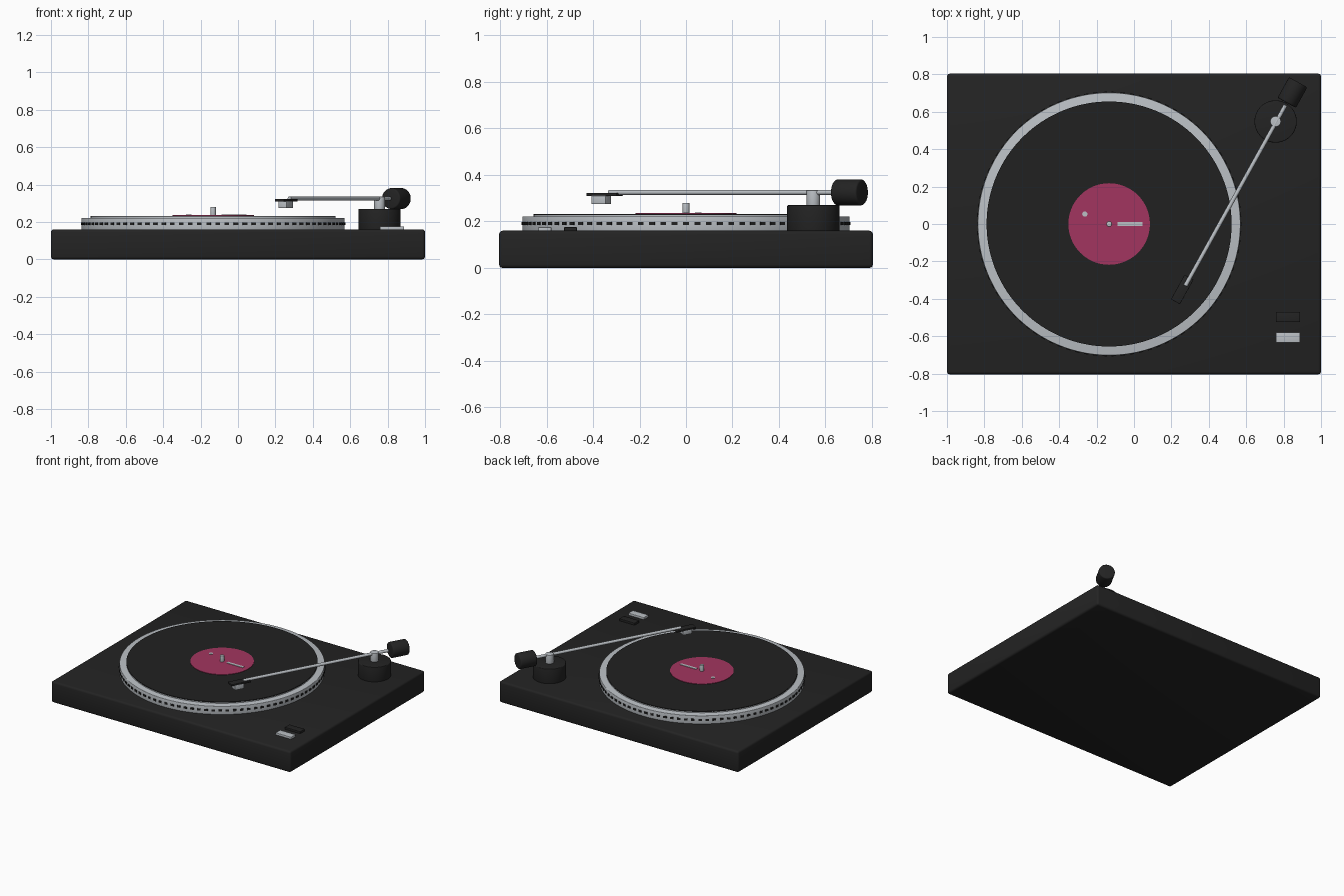
import bpy, math
from mathutils import Vector

if "Cube" in bpy.data.objects:
    bpy.data.objects.remove(bpy.data.objects["Cube"])


def material(name, rgb):
    m = bpy.data.materials.new(name)
    m.diffuse_color = (*rgb, 1)
    m.use_nodes = True
    m.node_tree.nodes["Principled BSDF"].inputs["Base Color"].default_value = m.diffuse_color
    return m


BLACK = material("charcoal", (0.017, 0.017, 0.017))
VINYL = material("vinyl black", (0.015, 0.015, 0.015))
SILVER = material("silver", (0.50, 0.53, 0.56))
LABEL = material("raspberry", (0.36, 0.036, 0.115))


def finish(ob, name, mat, bevel=0, segments=3):
    ob.name = name
    ob.data.materials.append(mat)
    if bevel:
        b = ob.modifiers.new("bevel", 'BEVEL')
        b.width, b.segments = bevel, segments
        b.limit_method = 'ANGLE'
        bpy.ops.object.modifier_apply(modifier=b.name)
    bpy.ops.object.shade_smooth_by_angle(angle=math.radians(35))
    return ob


def box(name, center, size, mat, yaw=0, bevel=0):
    bpy.ops.mesh.primitive_cube_add(size=1, location=center, rotation=(0, 0, yaw))
    ob = bpy.context.object
    ob.scale = size
    bpy.ops.object.transform_apply(location=False, rotation=False, scale=True)
    return finish(ob, name, mat, bevel)


def rod(name, start, end, radius, mat, sides=32, bevel=0):
    a, b = Vector(start), Vector(end)
    bpy.ops.mesh.primitive_cylinder_add(vertices=sides, radius=radius,
                                        depth=(b - a).length, location=(a + b) / 2)
    ob = bpy.context.object
    ob.rotation_euler = (b - a).to_track_quat('Z', 'Y').to_euler()
    return finish(ob, name, mat, bevel)


def disc(name, x, y, z0, z1, radius, mat, sides=32, bevel=0):
    return rod(name, (x, y, z0), (x, y, z1), radius, mat, sides, bevel)


# Plinth
box("plinth", (0, 0, 0.08), (2, 1.608, 0.16), BLACK, bevel=0.015)

# Platter, record and label
PX = -0.133
disc("platter", PX, 0, 0.155, 0.222, 0.703, SILVER, 128, 0.004)
disc("platter_mat", PX, 0, 0.22, 0.228, 0.655, SILVER, 128)
disc("record", PX, 0, 0.227, 0.233, 0.655, VINYL, 128)
disc("record_label", PX, 0, 0.231, 0.236, 0.218, LABEL, 64)
disc("spindle", PX, 0, 0.23, 0.28, 0.015, SILVER, 24, 0.003)
box("label_stripe", (-0.022, 0, 0.237), (0.135, 0.02, 0.004), SILVER)
disc("label_dot", -0.263, 0.053, 0.235, 0.239, 0.014, SILVER, 24)

# Strobe marks around the platter rim
COUNT = 90
for i in range(COUNT):
    a = 2 * math.pi * i / COUNT
    box("strobe_mark", (PX + 0.703 * math.cos(a), 0.703 * math.sin(a), 0.191),
        (0.009, 0.024, 0.014), VINYL, yaw=a)

# Tonearm base and pivot
disc("tonearm_base", 0.757, 0.548, 0.155, 0.27, 0.113, BLACK, 64, 0.005)
disc("pivot_post", 0.757, 0.548, 0.265, 0.335, 0.029, SILVER, 32, 0.003)

# Tonearm tube and counterweight
Z = 0.325
tip, tail = Vector((0.275, -0.33, Z)), Vector((0.81, 0.635, Z))
along = (tail - tip).normalized()
yaw = math.atan2(along.y, along.x)
rod("tonearm_tube", tip, tail, 0.011, SILVER, 24)
weight = Vector((0.847, 0.703, Z))
rod("counterweight", weight - along * 0.063, weight + along * 0.063, 0.056, BLACK, 48, 0.008)

# Headshell and cartridge
box("headshell", (0.258, -0.35, 0.316), (0.15, 0.055, 0.013), BLACK, yaw, 0.002)
box("cartridge", (0.255, -0.365, 0.293), (0.07, 0.05, 0.036), SILVER, yaw, 0.002)

# Control buttons
box("power_button", (0.823, -0.607, 0.166), (0.13, 0.055, 0.02), SILVER, bevel=0.003)
box("speed_button", (0.823, -0.497, 0.166), (0.13, 0.055, 0.02), BLACK, bevel=0.003)
